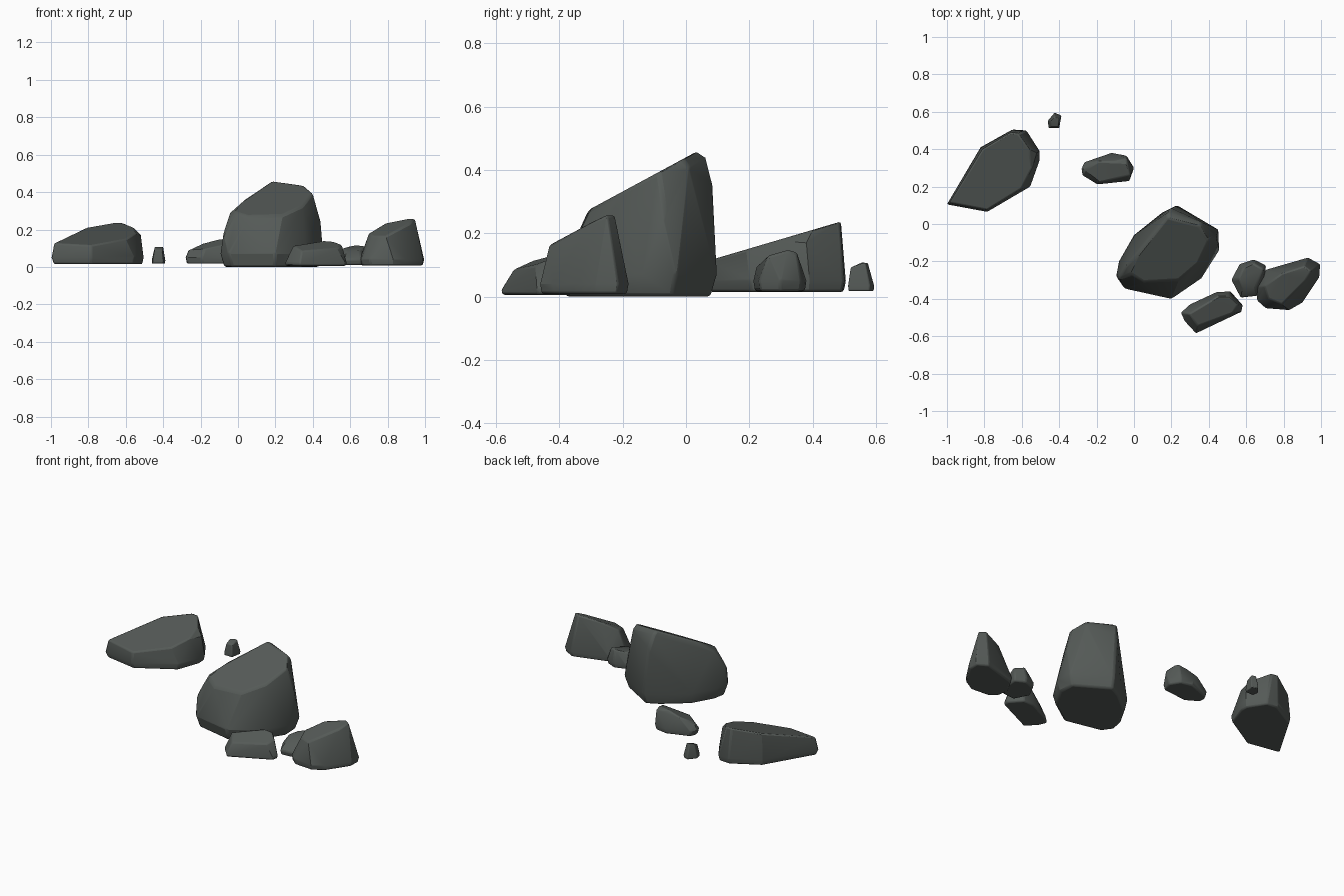
import bpy, bmesh, math
from mathutils import Vector

stone = bpy.data.materials.new("dark_stone")
stone.diffuse_color = (0.09, 0.102, 0.095, 1)


def rock(name, outline, crown, z0, belly, inset=0.94, bevel=0.008):
    """Hull of an inset base, the widest outline at height belly, and the crown points."""
    n = len(outline)
    cx = sum(p[0] for p in outline) / n
    cy = sum(p[1] for p in outline) / n
    pts = [(x, y, belly) for x, y in outline]
    pts += [(cx + (x - cx) * inset, cy + (y - cy) * inset, z0) for x, y in outline]
    pts += crown
    bm = bmesh.new()
    for p in pts:
        bm.verts.new(p)
    res = bmesh.ops.convex_hull(bm, input=bm.verts[:])
    loose = [v for v in bm.verts if not v.link_faces]
    bmesh.ops.delete(bm, geom=loose, context='VERTS')
    # merge nearly flat facets into broad planes
    bmesh.ops.dissolve_limit(bm, angle_limit=math.radians(4),
                             verts=bm.verts[:], edges=bm.edges[:])
    bmesh.ops.recalc_face_normals(bm, faces=bm.faces[:])
    me = bpy.data.meshes.new(name)
    bm.to_mesh(me)
    bm.free()
    me.materials.append(stone)
    ob = bpy.data.objects.new(name, me)
    bpy.context.collection.objects.link(ob)
    mod = ob.modifiers.new("worn_edges", 'BEVEL')
    mod.width = bevel
    mod.segments = 2
    mod.limit_method = 'ANGLE'
    mod.angle_limit = math.radians(35)
    bpy.ops.object.select_all(action='DESELECT')
    ob.select_set(True)
    bpy.context.view_layer.objects.active = ob
    bpy.ops.object.shade_smooth_by_angle(angle=math.radians(28))


def slope(points, a, b):
    """Lift plan points onto the tilted plane z = a + b*y."""
    return [(x, y, a + b * y) for x, y in points]


# tall central boulder, sloping toward the front
rock("main_boulder",
     [(.23, .10), (.45, -.03), (.455, -.14), (.36, -.29), (.20, -.40),
      (-.05, -.345), (-.095, -.28), (-.08, -.20), (0, -.06), (.15, .06)],
     slope([(.18, .035), (.35, -.01), (.40, -.09), (.345, -.21), (.24, -.30),
            (.05, -.31), (-.015, -.27), (.04, -.14)], .44, .54)
     + [(.18, .065, .44), (.20, .085, .36), (.36, .01, .41), (.44, -.07, .25),
        (-.045, -.22, .29), (-.08, -.29, .18)],
     0, .07, .92, .012)

# long low slab at the left
rock("left_slab",
     [(-1, .105), (-.785, .065), (-.555, .20), (-.505, .34), (-.505, .39),
      (-.575, .50), (-.65, .505), (-.82, .41)],
     slope([(-.985, .115), (-.785, .075), (-.60, .19), (-.545, .30),
            (-.56, .40), (-.62, .485), (-.66, .49), (-.81, .40)], .093, .295)
     + [(-.52, .38, .17)],
     .015, .05, .96)

# rock at the far right
rock("right_rock",
     [(.65, -.34), (.705, -.245), (.93, -.18), (.995, -.215), (.99, -.285),
      (.90, -.42), (.83, -.46), (.705, -.45), (.66, -.41)],
     [(.91, -.225, .258), (.945, -.25, .258), (.92, -.30, .235), (.84, -.385, .185),
      (.72, -.40, .165), (.70, -.33, .18), (.79, -.265, .235), (.79, -.43, .165)],
     .008, .04, .96)

# flat rock in front of the boulder
rock("front_rock",
     [(.25, -.475), (.30, -.43), (.44, -.365), (.515, -.36), (.582, -.435),
      (.575, -.47), (.33, -.585), (.27, -.52)],
     [(.295, -.48, .115), (.45, -.385, .14), (.51, -.385, .135), (.555, -.43, .118),
      (.53, -.475, .10), (.34, -.545, .085)],
     .006, .02, .97)

# small rock leaning on the right one
rock("small_rock",
     [(.52, -.30), (.565, -.215), (.64, -.19), (.705, -.22), (.70, -.32),
      (.66, -.385), (.57, -.395)],
     [(.56, -.29, .10), (.58, -.24, .105), (.64, -.21, .117), (.69, -.24, .11),
      (.65, -.34, .09), (.58, -.34, .085)],
     .01, .04)

# rock behind the boulder
rock("back_rock",
     [(-.28, .295), (-.265, .33), (-.12, .38), (-.04, .365), (0, .30),
      (-.025, .23), (-.195, .212), (-.275, .26)],
     [(-.265, .29, .09), (-.19, .335, .125), (-.11, .33, .147), (-.035, .32, .147),
      (-.02, .26, .13), (-.18, .222, .095), (-.04, .35, .14)],
     .017, .05)

# pebble at the very back
rock("pebble",
     [(-.425, .595), (-.388, .58), (-.40, .512), (-.455, .512), (-.462, .55)],
     [(-.425, .575, .107), (-.40, .565, .107), (-.405, .52, .092), (-.445, .52, .092),
      (-.445, .555, .108)],
     .018, .035, .97, .004)
